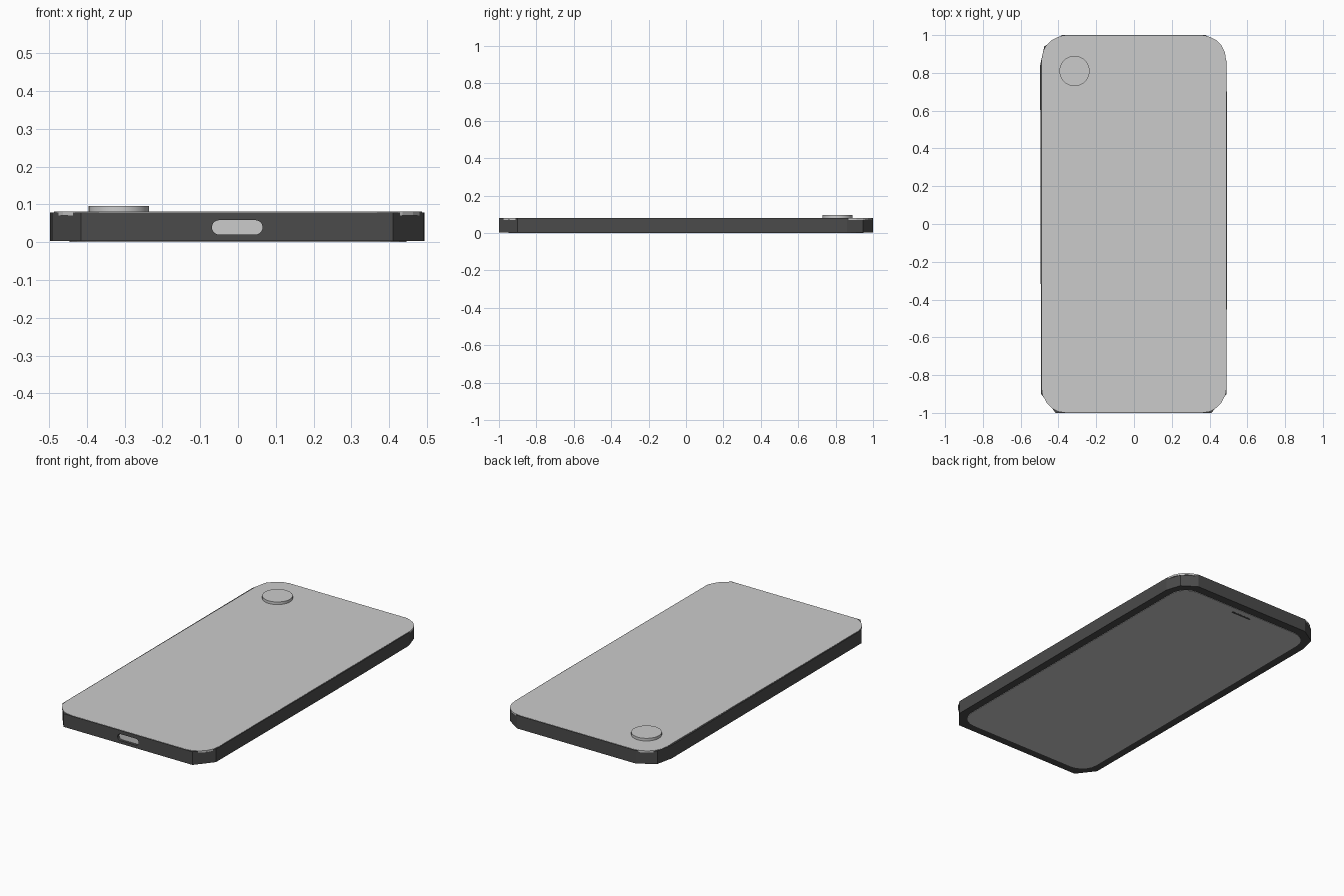
import bpy, bmesh
from math import sin, cos, pi

if "Cube" in bpy.data.objects:
    bpy.data.objects.remove(bpy.data.objects["Cube"])

dark = bpy.data.materials.new("dark_frame")
dark.diffuse_color = (0.07, 0.07, 0.07, 1)
dark.use_nodes = True
dark.node_tree.nodes["Principled BSDF"].inputs["Base Color"].default_value = dark.diffuse_color


def rounded(hw, hl, r, seg=5):
    """Rounded rectangle outline, counter-clockwise."""
    pts = []
    for i, (sx, sy) in enumerate(((1, 1), (-1, 1), (-1, -1), (1, -1))):
        for k in range(seg + 1):
            a = (i + k / seg) * pi / 2
            pts.append((sx * (hw - r) + r * cos(a), sy * (hl - r) + r * sin(a)))
    return pts


def prism(name, outline, z0, z1, mat=None):
    """Extrude an XY outline from z0 to z1."""
    bm = bmesh.new()
    face = bm.faces.new([bm.verts.new((x, y, z0)) for x, y in outline])
    ext = bmesh.ops.extrude_face_region(bm, geom=[face])
    top = [v for v in ext["geom"] if isinstance(v, bmesh.types.BMVert)]
    bmesh.ops.translate(bm, verts=top, vec=(0, 0, z1 - z0))
    bmesh.ops.remove_doubles(bm, verts=bm.verts, dist=1e-5)
    bmesh.ops.recalc_face_normals(bm, faces=bm.faces)
    mesh = bpy.data.meshes.new(name)
    bm.to_mesh(mesh)
    bm.free()
    obj = bpy.data.objects.new(name, mesh)
    bpy.context.collection.objects.link(obj)
    if mat:
        mesh.materials.append(mat)
    return obj


# Faceted frame: plain chamfers at the bottom end, two-step corners at the top
frame = prism("frame", [(0.41, -1), (0.49, -0.9), (0.493, 0.4), (0.49, 0.86),
                        (0.462, 0.945), (0.38, 1), (-0.38, 1), (-0.475, 0.94),
                        (-0.497, 0.84), (-0.492, -0.9), (-0.415, -1)],
              0.003, 0.079, dark)

# Charging port: a pill-shaped pocket with a light floor
cutter = prism("port_cutter", rounded(0.067, 0.019, 0.0189, 8), -0.05, 0.03, dark)
cutter.rotation_euler.x = pi / 2
cutter.location = (-0.002, -1, 0.039)
cutter.hide_render = True
cutter.hide_set(True)
cut = frame.modifiers.new("port", "BOOLEAN")
cut.operation, cut.solver, cut.object = "DIFFERENCE", "EXACT", cutter
port = prism("charging_port", rounded(0.067, 0.019, 0.0189, 8), -0.03, -0.015)
port.rotation_euler.x = pi / 2
port.location = (-0.002, -1, 0.039)

# Back panel facing up and screen facing down
back = prism("back_panel", [(min(max(x, -0.487), 0.487), y)
                            for x, y in rounded(0.487, 0.997, 0.125)], 0.07, 0.0805)
screen = prism("screen", rounded(0.445, 0.95, 0.1), 0.0005, 0.01)

# Earpiece slit in the screen
slit = prism("earpiece", rounded(0.065, 0.007, 0.0069, 3), 0, 0.004, dark)
slit.location.y = 0.91

# Camera disc on the back
bpy.ops.mesh.primitive_cylinder_add(vertices=32, radius=0.08, depth=0.025,
                                    location=(-0.315, 0.81, 0.0835))
bpy.context.object.name = "camera_lens"
bpy.ops.object.shade_smooth_by_angle()
